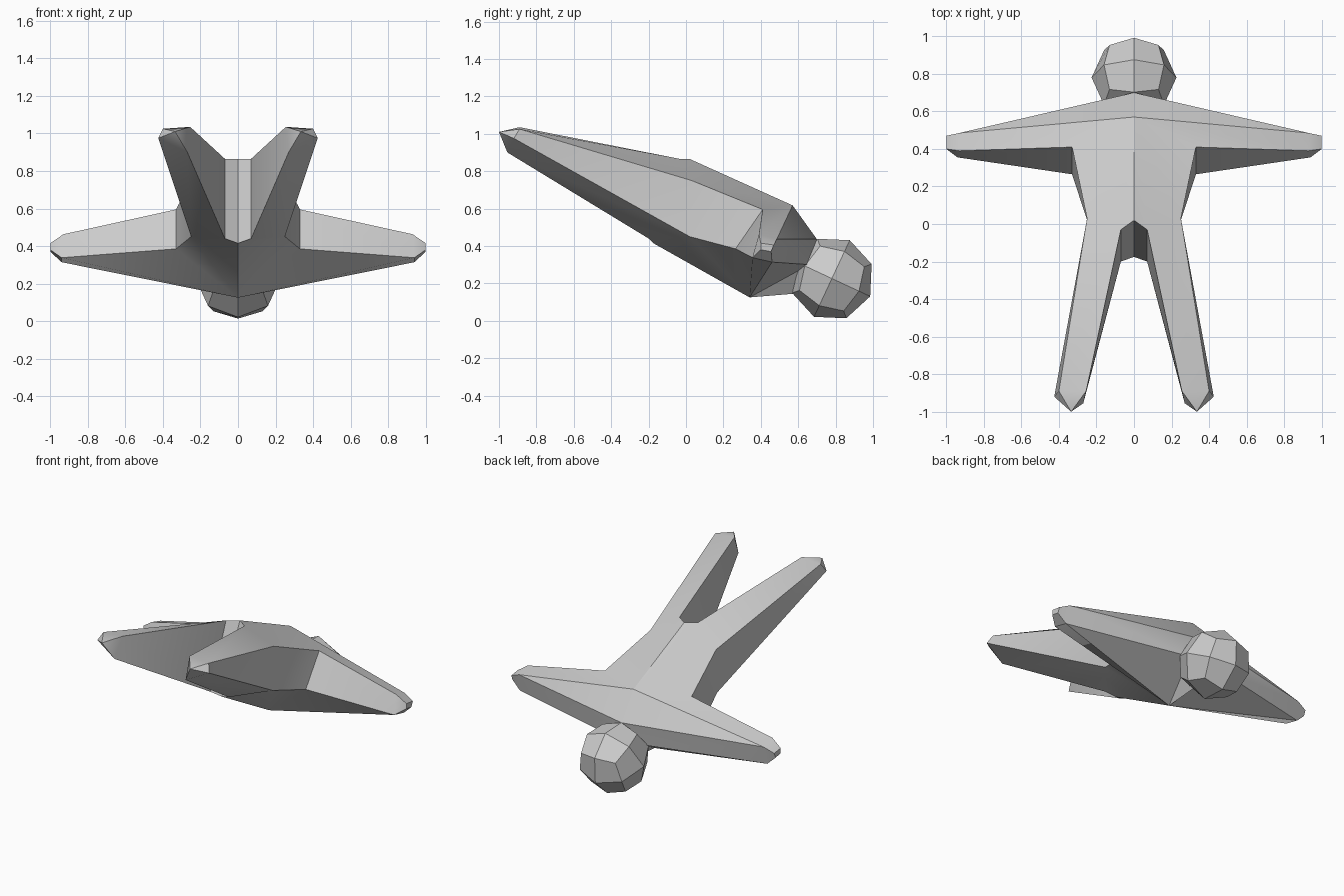
import bpy, bmesh
from math import radians
from mathutils import Matrix, Vector

cube = bpy.data.objects.get("Cube")
if cube:
    bpy.data.objects.remove(cube)

grey = bpy.data.materials.new("light_grey")
grey.use_nodes = True
colour = (0.6, 0.6, 0.6, 1)
grey.diffuse_color = colour
grey.node_tree.nodes["Principled BSDF"].inputs["Base Color"].default_value = colour


def finish(name, bm, angle):
    bmesh.ops.recalc_face_normals(bm, faces=bm.faces)
    mesh = bpy.data.meshes.new(name)
    bm.to_mesh(mesh)
    bm.free()
    mesh.materials.append(grey)
    ob = bpy.data.objects.new(name, mesh)
    bpy.context.collection.objects.link(ob)
    bpy.ops.object.select_all(action="DESELECT")
    bpy.context.view_layer.objects.active = ob
    ob.select_set(True)
    bpy.ops.object.shade_smooth_by_angle(angle=radians(angle))
    return ob


# Left half of the body, as named landmarks
points = {
    "nape": (0, .7, .436), "back": (0, .57, .617), "seat": (0, .02, .865),
    "crotch": (0, -.175, .415), "chest": (0, .34, .125), "throat": (0, .64, .15),
    "neck": (.1, .66, .3),
    "pit_back": (.33, .41, .595), "pit_front": (.33, .265, .385),
    "hip_back": (.25, .03, .75), "hip_front": (.25, .02, .45),
    "thigh_back": (.07, -.03, .865), "thigh_front": (.07, -.2, .44),
    # wrist ring and blunt hand
    "wrist_a": (.93, .39, .463), "wrist_b": (.93, .485, .436),
    "wrist_c": (.94, .46, .314), "wrist_d": (.94, .355, .338),
    "hand_a": (1, .4, .415), "hand_b": (1, .47, .405),
    "hand_c": (1, .455, .37), "hand_d": (1, .4, .38),
    # ankle ring and pointed foot
    "ankle_out": (.4, -.89, 1.025), "ankle_in": (.255, -.89, 1.035),
    "sole_in": (.27, -.955, .9), "sole_out": (.425, -.92, .975),
    "toe": (.335, -1, 1.01),
}

faces = [
    # torso
    "back pit_back hip_back", "back hip_back thigh_back seat",
    "pit_back pit_front hip_front hip_back",
    "chest crotch hip_front pit_front",
    # neck
    "nape neck throat", "throat neck chest",
    # arm
    "back nape wrist_b", "back wrist_b wrist_a", "back wrist_a pit_back",
    "nape neck wrist_b", "neck chest wrist_c", "neck wrist_c wrist_b",
    "chest pit_front wrist_d wrist_c", "pit_back wrist_a wrist_d pit_front",
    # leg
    "seat thigh_back thigh_front crotch",
    "thigh_back hip_back ankle_out ankle_in",
    "hip_back hip_front sole_out ankle_out",
    "hip_front crotch thigh_front", "hip_front thigh_front sole_in sole_out",
    "thigh_front thigh_back ankle_in sole_in",
    "hand_a hand_b hand_c hand_d",
]
# Bevel around the hand and the point of the foot
for a, b in ("ab", "bc", "cd", "da"):
    faces.append(f"wrist_{a} wrist_{b} hand_{b} hand_{a}")
ankle = ["ankle_out", "ankle_in", "sole_in", "sole_out"]
for a, b in zip(ankle, ankle[1:] + ankle[:1]):
    faces.append(f"{a} {b} toe")

body = bmesh.new()
verts = {name: body.verts.new(co) for name, co in points.items()}
for face in faces:
    body.faces.new([verts[name] for name in face.split()])
bmesh.ops.mirror(body, geom=body.verts[:] + body.edges[:] + body.faces[:],
                 axis="X", merge_dist=0.0001)
bmesh.ops.remove_doubles(body, verts=body.verts, dist=0.0001)
finish("body", body, 30)

# Head: a once-divided cube rounded to a ball, tilted with the body
head = bmesh.new()
bmesh.ops.create_cube(head, size=2)
bmesh.ops.subdivide_edges(head, edges=head.edges, cuts=1, use_grid_fill=True)
for v in head.verts:
    v.co = v.co.normalized() * 0.226
tilt = Matrix.Translation(Vector((0, .78, .226))) @ Matrix.Rotation(radians(-25), 4, "X")
bmesh.ops.transform(head, matrix=tilt, verts=head.verts)
finish("head", head, 30)
